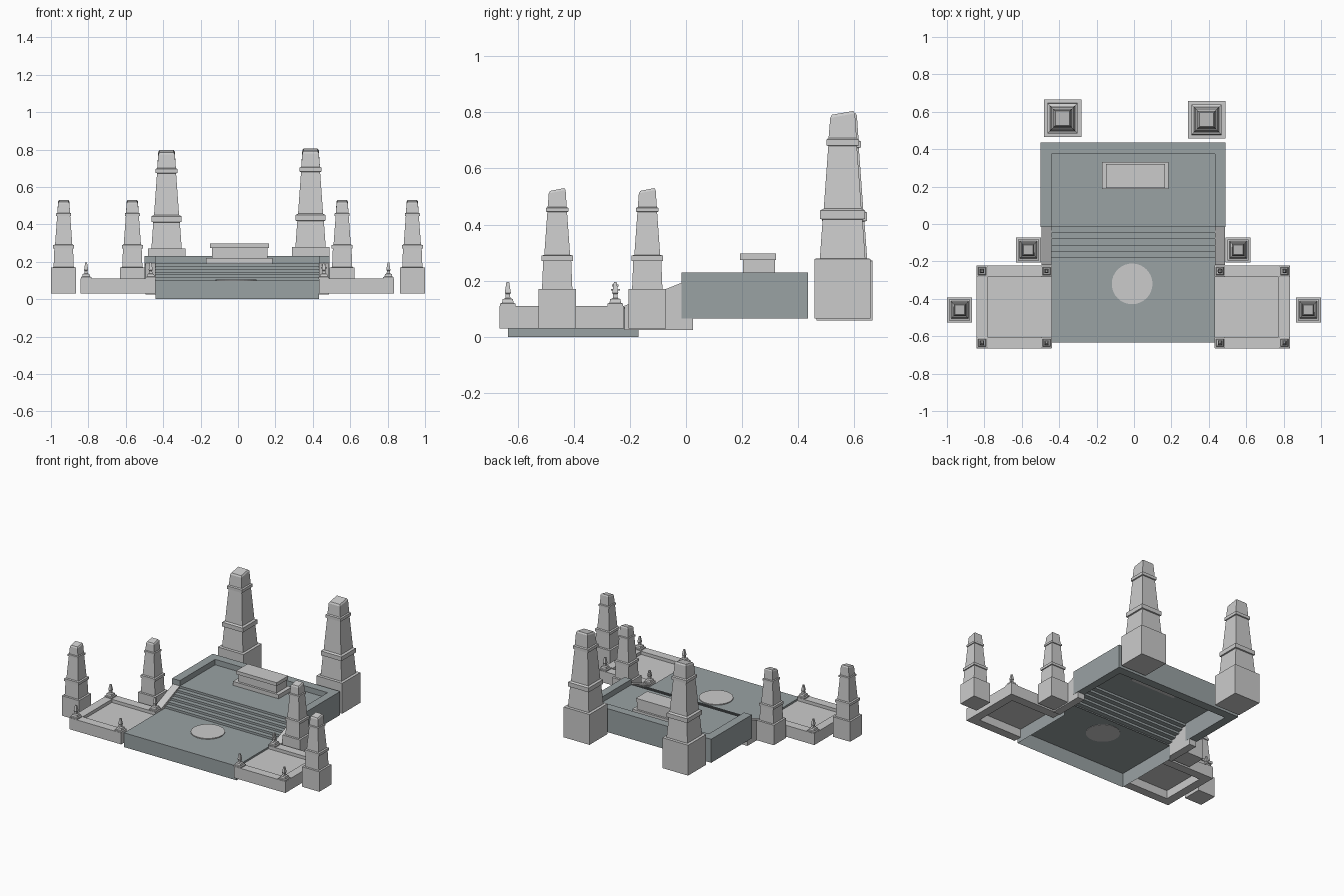
import bpy, bmesh
from mathutils import Matrix

if "Cube" in bpy.data.objects:
    bpy.data.objects.remove(bpy.data.objects["Cube"])

CX = -0.004  # symmetry line of the court

dark = bpy.data.materials.new("dark_stone")
dark.diffuse_color = (0.32, 0.36, 0.37, 1)
dark.use_nodes = True
dark.node_tree.nodes["Principled BSDF"].inputs["Base Color"].default_value = dark.diffuse_color


def finish(name, bm, mat=None):
    bmesh.ops.recalc_face_normals(bm, faces=bm.faces)
    me = bpy.data.meshes.new(name)
    bm.to_mesh(me)
    bm.free()
    ob = bpy.data.objects.new(name, me)
    bpy.context.collection.objects.link(ob)
    if mat:
        me.materials.append(mat)
    return ob


def prism(name, pts, axis, lo, hi, mat=None):
    """Extrude a polygon along an axis: 'z' takes (x, y), 'x' takes (y, z)."""
    bm = bmesh.new()
    put = (lambda p, t: (p[0], p[1], t)) if axis == 'z' else (lambda p, t: (t, p[0], p[1]))
    face = bm.faces.new([bm.verts.new(put(p, lo)) for p in pts])
    ext = bmesh.ops.extrude_face_region(bm, geom=[face], use_keep_orig=True)
    d = (0, 0, hi - lo) if axis == 'z' else (hi - lo, 0, 0)
    bmesh.ops.translate(bm, vec=d, verts=[v for v in ext['geom'] if isinstance(v, bmesh.types.BMVert)])
    return finish(name, bm, mat)


def box(name, x0, x1, y0, y1, z0, z1, mat=None):
    return prism(name, [(x0, y0), (x1, y0), (x1, y1), (x0, y1)], 'z', z0, z1, mat)


def strip(name, path, x0, x1, mat=None):
    """Open sheet following a (y, z) path."""
    bm = bmesh.new()
    rows = [(bm.verts.new((x0, y, z)), bm.verts.new((x1, y, z))) for y, z in path]
    for a, b in zip(rows, rows[1:]):
        bm.faces.new((a[0], a[1], b[1], b[0]))
    return finish(name, bm, mat)


def square_loft(name, x, y, profile, z_off=0.0, slope=0.0):
    """Stack of square rings (half width, z); the top ring leans up to +y."""
    bm = bmesh.new()
    rings = []
    for i, (r, z) in enumerate(profile):
        s = slope if i >= len(profile) - 2 else 0
        rings.append([bm.verts.new((x + r * a, y + r * b, z + z_off + s * b * r))
                      for a, b in ((-1, -1), (1, -1), (1, 1), (-1, 1))])
    for a, b in zip(rings, rings[1:]):
        for i in range(4):
            j = (i + 1) % 4
            bm.faces.new((a[i], a[j], b[j], b[i]))
    bm.faces.new(rings[0][::-1])
    bm.faces.new(rings[-1])
    return finish(name, bm)


# Lower floor: shell open underneath and at the back
floor = box("lower_floor", -0.44, 0.433, -0.634, -0.17, 0.0, 0.1, dark)
bm = bmesh.new()
bm.from_mesh(floor.data)
bmesh.ops.delete(bm, geom=[f for f in bm.faces if f.normal.z < -0.5 or f.normal.y > 0.5],
                 context='FACES_ONLY')
bm.to_mesh(floor.data)
bm.free()

# Round slab set in the floor
bm = bmesh.new()
bmesh.ops.create_cone(bm, cap_ends=True, segments=32, radius1=0.109, radius2=0.109, depth=0.008,
                      matrix=Matrix.Translation((-0.01, -0.32, 0.102)))
finish("floor_disc", bm)

# Stairs rising to the upper terrace, continuing as its floor
N = 6
path = []
for i in range(N):
    y = -0.18 + i * 0.165 / (N - 1)
    path += [(y, 0.1 + 0.092 * i / N), (y, 0.1 + 0.092 * (i + 1) / N)]
path.append((0.38, 0.192))
strip("stairs_and_terrace", path, -0.44, 0.433, dark)

# Terrace wall on three sides
prism("terrace_wall", [(-0.5, -0.016), (-0.44, -0.016), (-0.44, 0.375), (0.433, 0.375),
                       (0.433, -0.016), (0.488, -0.016), (0.488, 0.435), (-0.5, 0.435)],
      'z', 0.065, 0.23, dark)

# Altar on the terrace
box("altar_base", -0.17, 0.185, 0.187, 0.331, 0.19, 0.22)
box("altar_body", -0.14, 0.158, 0.203, 0.317, 0.22, 0.275)
box("altar_cap", -0.15, 0.165, 0.193, 0.321, 0.273, 0.297)

POST = [(0.028, 0.108), (0.028, 0.118), (0.021, 0.121), (0.018, 0.134), (0.009, 0.138),
        (0.008, 0.152), (0.011, 0.156), (0.005, 0.195)]
SMALL = [(0.067, 0.03), (0.067, 0.17), (0.054, 0.171), (0.05, 0.27), (0.056, 0.271),
         (0.056, 0.289), (0.046, 0.292), (0.035, 0.445), (0.04, 0.446), (0.04, 0.459),
         (0.034, 0.462), (0.03, 0.517), (0.025, 0.525)]
BIG = [(0.1, 0.065), (0.1, 0.278), (0.081, 0.279), (0.071, 0.418), (0.08, 0.42),
       (0.08, 0.45), (0.067, 0.457), (0.051, 0.68), (0.058, 0.682), (0.058, 0.703),
       (0.05, 0.708), (0.044, 0.788), (0.038, 0.798)]

for side, s in (("left", -1), ("right", 1)):
    X = lambda d: CX + s * d
    # Stair cheek
    prism(side + "_stair_cheek", [(-0.22, 0.025), (0.025, 0.025), (0.025, 0.195),
                                  (-0.01, 0.195), (-0.22, 0.11)], 'x', X(0.437), X(0.49))
    # Side platform: raised rim on three sides with a sunken floor
    prism(side + "_platform_rim",
          [(X(0.437), -0.665), (X(0.837), -0.665), (X(0.837), -0.221), (X(0.437), -0.221),
           (X(0.437), -0.283), (X(0.777), -0.283), (X(0.777), -0.605), (X(0.437), -0.605)],
          'z', 0.03, 0.11)
    strip(side + "_platform_floor", [(-0.605, 0.088), (-0.283, 0.088)], X(0.437), X(0.777))
    # Corner posts
    for d in (0.463, 0.808):
        for y in (-0.635, -0.252):
            square_loft(side + "_corner_post", X(d), y, POST)
    # Small towers
    square_loft(side + "_inner_tower", X(0.561), -0.138, SMALL, slope=0.2)
    square_loft(side + "_outer_tower", s * 0.932, -0.459, SMALL, slope=0.2)

# Spiked finial on one post
for z, r in ((0.165, 0.016), (0.18, 0.012)):
    box("finial_arm", 0.459 - r, 0.459 + r, -0.255, -0.249, z, z + 0.006)
    box("finial_arm", 0.456, 0.462, -0.252 - r, -0.252 + r, z, z + 0.006)

# Large rear towers
square_loft("rear_tower_left", -0.382, 0.565, BIG, -0.007, 0.18)
square_loft("rear_tower_right", 0.388, 0.558, BIG, 0.0, 0.18)
